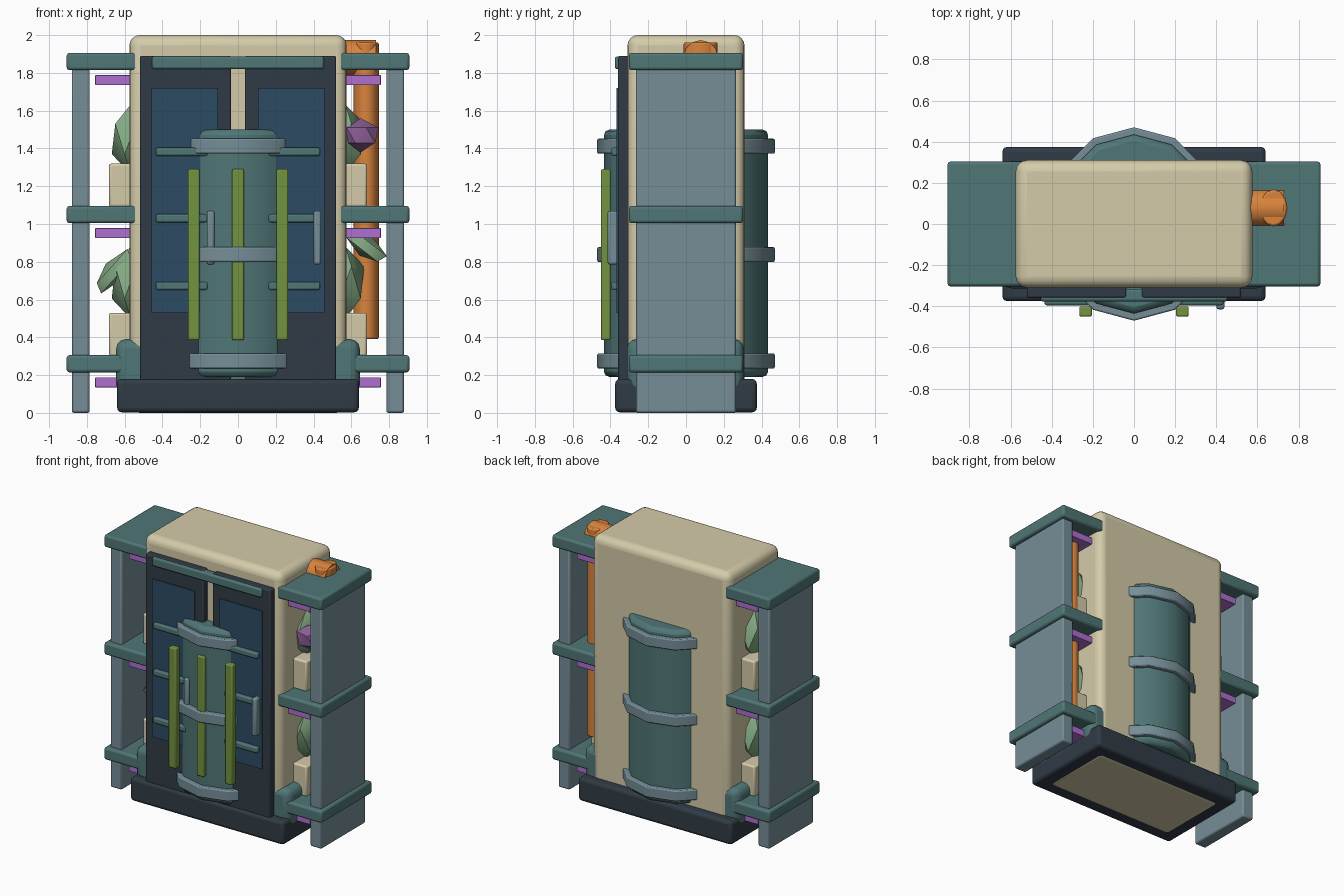
import bpy, bmesh, math
from mathutils import Vector, Matrix

cube = bpy.data.objects.get("Cube")
if cube:
    bpy.data.objects.remove(cube, do_unlink=True)


def material(name, rgb):
    m = bpy.data.materials.new(name)
    m.use_nodes = True
    m.diffuse_color = (*rgb, 1)
    m.node_tree.nodes["Principled BSDF"].inputs["Base Color"].default_value = (*rgb, 1)
    return m


CREAM = material("cream", (0.66, 0.6, 0.4))
TEAL = material("teal", (0.08, 0.18, 0.18))
GREY = material("blue_grey", (0.18, 0.27, 0.31))
DARK = material("charcoal", (0.03, 0.044, 0.06))
BLUE = material("window_blue", (0.025, 0.07, 0.125))
ORANGE = material("orange", (0.7, 0.23, 0.045))
VIOLET = material("violet", (0.43, 0.16, 0.63))
PLUM = material("plum", (0.25, 0.11, 0.3))
LEAF = material("leaf_green", (0.23, 0.4, 0.23))
LIME = material("moss_green", (0.17, 0.29, 0.05))


def finish(name, bm, mat, bevel=0, segments=2):
    me = bpy.data.meshes.new(name)
    bm.to_mesh(me)
    bm.free()
    me.materials.append(mat)
    ob = bpy.data.objects.new(name, me)
    bpy.context.collection.objects.link(ob)
    if bevel:
        mod = ob.modifiers.new("rounded_edges", "BEVEL")
        mod.width, mod.segments = bevel, segments
        mod.limit_method, mod.angle_limit = "ANGLE", math.radians(40)
    bpy.ops.object.select_all(action="DESELECT")
    ob.select_set(True)
    bpy.context.view_layer.objects.active = ob
    bpy.ops.object.shade_smooth_by_angle(angle=math.radians(40))
    return ob


def box(name, mat, xs, ys, zs, bevel=0.01, segments=2):
    lo, hi = (Vector(c) for c in zip(xs, ys, zs))
    bm = bmesh.new()
    size = Vector(abs(d) for d in hi - lo)
    bmesh.ops.create_cube(bm, size=1, matrix=Matrix.Translation((lo + hi) / 2) @ Matrix.Diagonal((*size, 1)))
    return finish(name, bm, mat, bevel, segments)


def rod(name, mat, start, end, radius, squash=1, sides=12, bevel=0):
    start, end = Vector(start), Vector(end)
    axis = end - start
    turn = Vector((0, 0, 1)).rotation_difference(axis).to_matrix().to_4x4()
    bm = bmesh.new()
    bmesh.ops.create_cone(bm, cap_ends=True, segments=sides, radius1=radius, radius2=radius, depth=axis.length,
                          matrix=Matrix.Translation((start + end) / 2) @ turn @ Matrix.Diagonal((squash, 1, 1, 1)))
    return finish(name, bm, mat, bevel)


def blob(name, mat, centre, size, tilt=0):
    bm = bmesh.new()
    bmesh.ops.create_icosphere(bm, subdivisions=1, radius=1, matrix=Matrix.Translation(centre)
                               @ Matrix.Rotation(tilt, 4, "Y") @ Matrix.Diagonal((*size, 1)))
    return finish(name, bm, mat)


# Main body, plinth and lower collar
box("body", CREAM, (-0.575, 0.575), (-0.31, 0.31), (0, 2), 0.055, 4)
box("plinth", DARK, (-0.64, 0.64), (-0.375, 0.375), (0.003, 0.18), 0.025, 3)
box("collar", TEAL, (-0.645, 0.645), (-0.313, 0.306), (0.1, 0.39), 0.05, 3)

# Tanks sunk into the front and back, with raised bands
for side, label in ((-1, "front"), (1, "back")):
    y = side * 0.068
    rod(label + "_tank", TEAL, (0, y, 0.19), (0, y, 1.5), 0.367, bevel=0.03)
    for z in (0.275, 0.838, 1.412):
        rod(label + "_tank_band", GREY, (0, y, z - 0.04), (0, y, z + 0.04), 0.402, bevel=0.008)
for x in (-0.235, 0, 0.235):
    box("tank_rail", LIME, (x - 0.031, x + 0.031), (-0.45, -0.4), (0.385, 1.29), 0.008)

# Twin doors
for s in (-1, 1):
    side = "left" if s > 0 else "right"
    box(side + "_door", DARK, (s * 0.037, s * 0.52), (-0.36, -0.3), (0.17, 1.89), 0.01)
    box(side + "_window", BLUE, (s * 0.105, s * 0.457), (-0.368, -0.359), (0.53, 1.72), 0)
    for z in (0.672, 1.03, 1.382):
        box(side + "_door_bar", TEAL, (s * 0.16, s * 0.435), (-0.395, -0.355), (z - 0.022, z + 0.022), 0.01)
box("door_header", TEAL, (-0.455, 0.455), (-0.377, -0.315), (1.82, 1.887), 0.012)
for x in (-0.145, 0.42):
    box("door_handle", GREY, (x - 0.02, x + 0.02), (-0.415, -0.355), (0.785, 1.07), 0.012)

# Side racks with shelves, lamps and planters
for s in (-1, 1):
    side = "left" if s > 0 else "right"
    box(side + "_rack_panel", GREY, (s * 0.785, s * 0.88), (-0.265, 0.265), (0, 1.86), 0.012)
    for z in (0.26, 1.05, 1.86):
        box(side + "_shelf", TEAL, (s * 0.53, s * 0.907), (-0.303, 0.303), (z - 0.046, z + 0.046), 0.015)
        box(side + "_lamp", VIOLET, (s * 0.5, s * 0.756), (-0.22, 0.22), (z - 0.125, z - 0.072), 0.003)
    for z, depth in ((0.3, 0.23), (1.09, 0.23)):
        box(side + "_planter", CREAM, (s * 0.5, s * 0.683), (-0.16, 0.16), (z, z + depth), 0.012)

# Plants in the planters
for s in (-1, 1):
    side = "left" if s > 0 else "right"
    blob(side + "_upper_plant", LEAF, (s * 0.57, 0, 1.45), (0.11, 0.14, 0.18))
    blob(side + "_lower_plant", LEAF, (s * 0.57, 0, 0.69), (0.11, 0.14, 0.19))
blob("right_leaf", LEAF, (-0.655, -0.03, 0.75), (0.15, 0.06, 0.06), math.radians(-48))
blob("left_leaf", LEAF, (0.68, -0.03, 0.88), (0.13, 0.07, 0.06), math.radians(38))
blob("fruit", PLUM, (0.65, -0.08, 1.47), (0.105, 0.09, 0.09))

# Pipe leaving the body and running down one side
rod("pipe_outlet", ORANGE, (0.5, 0.078, 1.882), (0.73, 0.078, 1.882), 0.092)
rod("pipe_drop", ORANGE, (0.678, 0.078, 0.39), (0.678, 0.078, 1.962), 0.09, squash=0.75, bevel=0.01)
